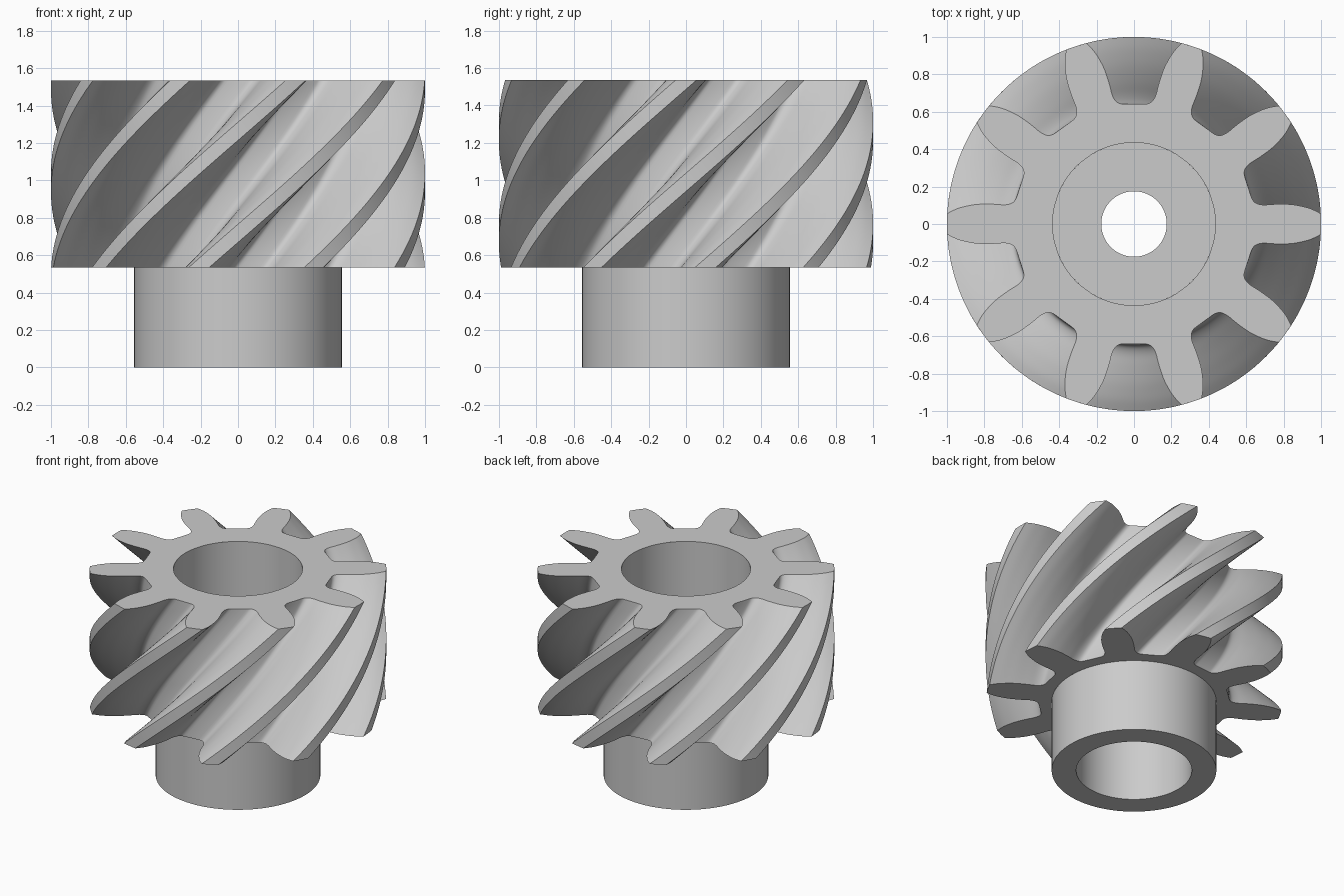
import bpy, bmesh, math
from mathutils import Vector

cube = bpy.data.objects.get("Cube")
if cube:
    bpy.data.objects.remove(cube)

TEETH, TWIST, LAYERS = 10, math.radians(66), 48
BOTTOM, TOP, BORE, HUB = 0.535, 1.535, 0.435, 0.555

steel = bpy.data.materials.new("grey metal")
steel.use_nodes = True
steel.diffuse_color = (0.6, 0.6, 0.6, 1)
steel.node_tree.nodes["Principled BSDF"].inputs["Base Color"].default_value = (0.6, 0.6, 0.6, 1)


def loft(name, loops, closed=False):
    """Skin a series of matching closed loops of points."""
    bm = bmesh.new()
    rings = [[bm.verts.new(p) for p in loop] for loop in loops]
    pairs = list(zip(rings, rings[1:]))
    if closed:
        pairs.append((rings[-1], rings[0]))
    for a, b in pairs:
        for i in range(len(a)):
            bm.faces.new((a[i - 1], a[i], b[i], b[i - 1]))
    bmesh.ops.recalc_face_normals(bm, faces=bm.faces)
    mesh = bpy.data.meshes.new(name)
    bm.to_mesh(mesh)
    bm.free()
    mesh.materials.append(steel)
    obj = bpy.data.objects.new(name, mesh)
    bpy.context.collection.objects.link(obj)
    bpy.ops.object.select_all(action="DESELECT")
    obj.select_set(True)
    bpy.context.view_layer.objects.active = obj
    bpy.ops.object.shade_smooth_by_angle(angle=math.radians(30))
    return obj


def polar(r, angle, z):
    return (r * math.cos(angle), r * math.sin(angle), z)


def smooth_curve(points, steps=4):
    """Catmull-Rom curve through the points."""
    pts = [Vector(p) for p in points]
    out = []
    for i in range(len(pts) - 1):
        p0, p1, p2 = pts[max(i - 1, 0)], pts[i], pts[i + 1]
        p3 = pts[min(i + 2, len(pts) - 1)]
        for s in range(steps):
            t = s / steps
            out.append(0.5 * (2 * p1 + (p2 - p0) * t + (2 * p0 - 5 * p1 + 4 * p2 - p3) * t ** 2
                              + (3 * p1 - p0 - 3 * p2 + p3) * t ** 3))
    return out + [pts[-1]]


# Half a tooth, from tip corner to root: radius and degrees from the tooth centre
flank = [(1, 3.2), (0.95, 4.9), (0.9, 6.1), (0.84, 7.2), (0.76, 8.0),
         (0.7, 8.4), (0.665, 9.5), (0.648, 11.3), (0.643, 13.5)]
half = [(r, math.radians(a)) for r, a in smooth_curve(flank)]
tooth = [(r, -a) for r, a in reversed(half)] + [(1, 0)] + half
profile = [(r, a + math.tau * k / TEETH) for k in range(TEETH) for r, a in tooth]

# Helical toothed rim with flat end faces
loops = [[polar(BORE, a, TOP) for r, a in profile]]
for i in range(LAYERS + 1):
    t = i / LAYERS
    loops.append([polar(r, a - TWIST * t, TOP + (BOTTOM - TOP) * t) for r, a in profile])
loops.append([polar(HUB, a - TWIST, BOTTOM) for r, a in profile])
loft("helical_teeth", loops)

# Hub sleeve: counterbored from both ends, with a small hole through the web
section = [(BORE, TOP), (BORE, 0.74), (0.175, 0.74), (0.175, 0.54),
           (0.39, 0.54), (0.39, 0), (HUB, 0), (HUB, BOTTOM)]
SIDES = 128
hub = loft("hub", [[polar(r, math.tau * i / SIDES, z) for i in range(SIDES)] for r, z in section])

# Make the bore wall face the axis on the open shell
bm = bmesh.new()
bm.from_mesh(hub.data)
outer = max(bm.faces, key=lambda f: f.calc_center_median().xy.length)
if outer.normal.xy.dot(outer.calc_center_median().xy) < 0:
    bmesh.ops.reverse_faces(bm, faces=bm.faces)
bm.to_mesh(hub.data)
bm.free()
